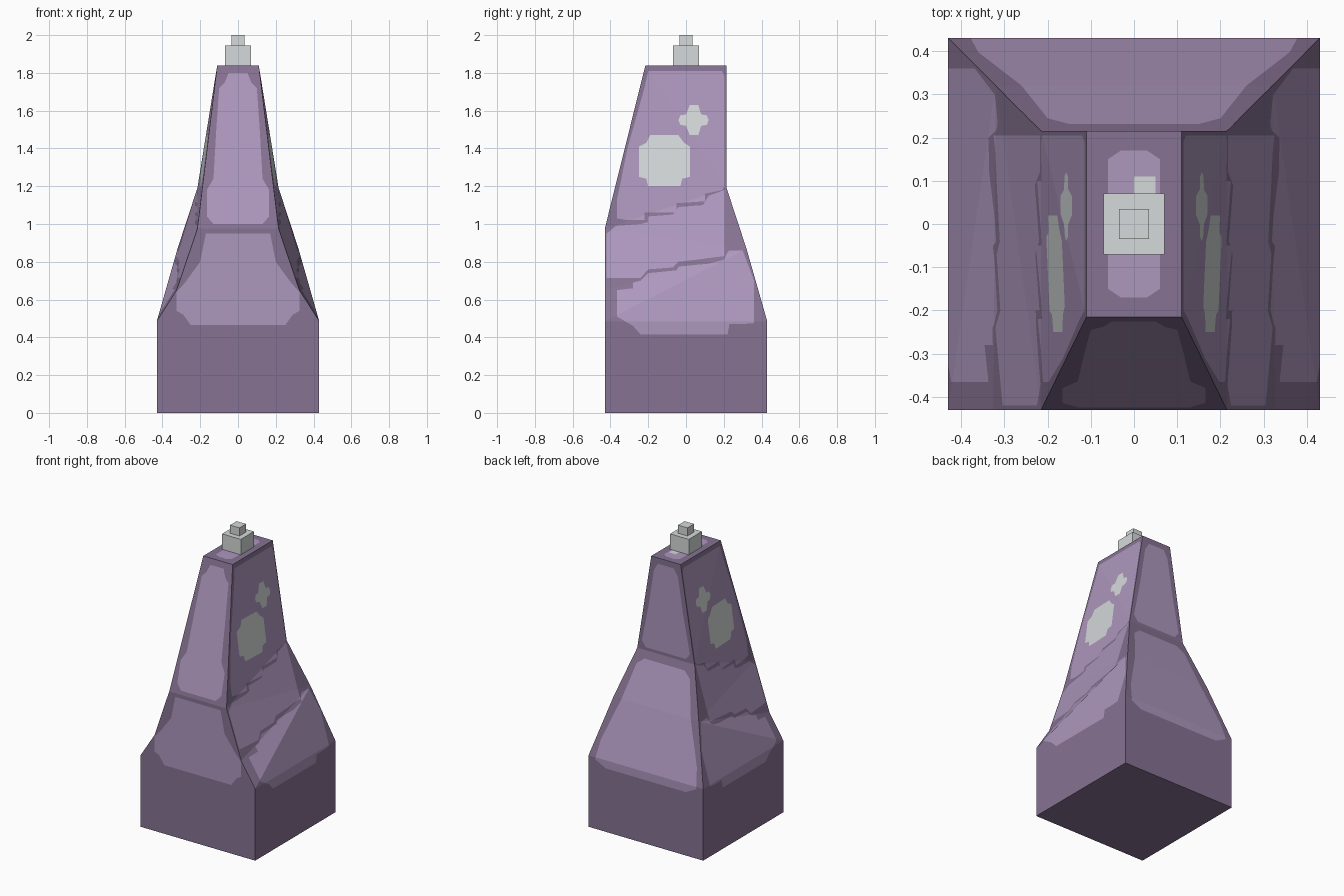
import bpy
import bmesh
from mathutils import Vector

cube = bpy.data.objects.get("Cube")
if cube:
    bpy.data.objects.remove(cube)


def material(name, rgb):
    mat = bpy.data.materials.new(name)
    mat.use_nodes = True
    mat.diffuse_color = (*rgb, 1)
    mat.node_tree.nodes["Principled BSDF"].inputs["Base Color"].default_value = (*rgb, 1)
    return mat


dark = material("dark purple", (0.24, 0.17, 0.29))
light = material("light purple", (0.42, 0.31, 0.51))
pale = material("pale grey", (0.67, 0.70, 0.70))
LIGHT, PALE = 1, 2

# Tower body: rings of (front half width, front y, front z, back half width, back y, back z)
rings = [
    (.43, -.43, 0, .43, .43, 0),
    (.43, -.43, .485, .43, .43, .485),
    (.325, -.43, .65, .32, .32, .87),
    (.215, -.43, .975, .215, .215, 1.19),
    (.11, -.215, 1.84, .11, .215, 1.84),
]
bm = bmesh.new()
loops = [[bm.verts.new(p) for p in ((-fx, fy, fz), (fx, fy, fz), (bx, by, bz), (-bx, by, bz))]
         for fx, fy, fz, bx, by, bz in rings]
for lower, upper in zip(loops, loops[1:]):
    for i in range(4):
        j = (i + 1) % 4
        bm.faces.new((lower[i], lower[j], upper[j], upper[i]))
bm.faces.new(loops[0][::-1])
bm.faces.new(loops[-1])
bmesh.ops.triangulate(bm, faces=bm.faces[:])
bm.normal_update()


def facing(axis, sign):
    """Faces whose normal points mainly along one signed axis."""
    return [f for f in bm.faces
            if f.normal[axis] * sign > .7]


def paint(axis, sign, corners, index):
    """Cut one convex outline into a side and colour the faces inside it."""
    u, v = [a for a in range(3) if a != axis]
    middle = sum((Vector(c) for c in corners), Vector((0, 0))) / len(corners)
    faces = facing(axis, sign)
    for a, b in zip(corners, corners[1:] + corners[:1]):
        edge = Vector(b) - Vector(a)
        if edge.length < 1e-4:
            continue
        inward = Vector((-edge.y, edge.x)).normalized()
        if inward.dot(middle - Vector(a)) < 0:
            inward.negate()
        co, no = Vector((0, 0, 0)), Vector((0, 0, 0))
        co[u], co[v], no[u], no[v] = *a, *inward
        geom = {e for f in faces for e in (*f.verts, *f.edges, f)}
        cut = bmesh.ops.bisect_plane(bm, geom=list(geom), dist=1e-5, plane_co=co, plane_no=no)
        faces = [f for f in cut["geom"] if isinstance(f, bmesh.types.BMFace)
                 and (f.calc_center_median() - co).dot(no) > 1e-6]
    for f in faces:
        f.material_index = index


def panel(axis, sign, spans, index=LIGHT, rows=False):
    """Paint a shape given as (position, low, high) spans, by columns or rows."""
    for (t, lo, hi), (t2, lo2, hi2) in zip(spans, spans[1:]):
        if t2 - t < 1e-4:
            continue
        corners = [(t, lo), (t2, lo2), (t2, hi2), (t, hi)]
        if rows:
            corners = [(y, x) for x, y in corners]
        paint(axis, sign, corners, index)


def symmetric(rows):
    return [(t, -w, w) for t, w in rows]


# Stepped panels and pale blossoms, the same on both sides
upper_side = [(-.365, 1.03, 1.13), (-.31, 1.02, 1.4), (-.22, 1.02, 1.72), (-.22, 1.06, 1.72),
              (-.2, 1.06, 1.81), (-.05, 1.06, 1.81), (-.05, 1.11, 1.81), (.1, 1.12, 1.81),
              (.1, 1.16, 1.81), (.19, 1.18, 1.81), (.205, 1.2, 1.78)]
middle_side = [(-.42, .715, .95), (-.37, .715, .99), (-.24, .715, 1.0), (-.2, .76, 1.01),
               (-.2, .76, 1.04), (-.07, .77, 1.05), (-.04, .8, 1.09), (.09, .815, 1.1),
               (.12, .82, 1.15), (.205, .83, 1.18)]
lower_side = [(-.365, .51, .65), (-.28, .46, .66), (-.28, .46, .69), (-.24, .415, .7),
              (-.2, .415, .74), (-.05, .415, .755), (-.04, .415, .775), (.12, .415, .79),
              (.2, .415, .81), (.22, .415, .85), (.23, .47, .86), (.3, .47, .86),
              (.36, .475, .7)]
big_blossom = [(1.2, -.2, -.03), (1.24, -.21, -.02), (1.25, -.25, .02), (1.41, -.25, .02),
               (1.43, -.21, -.01), (1.47, -.19, -.04)]
small_blossom = [(1.47, .02, .065), (1.52, 0, .08), (1.525, -.03, .11), (1.55, -.04, .12),
                 (1.575, -.03, .11), (1.58, 0, .08), (1.63, .02, .065)]
for side in (1, -1):
    for band in (upper_side, middle_side, lower_side):
        panel(0, side, band)
    for blossom in (big_blossom, small_blossom):
        panel(0, side, blossom, PALE, rows=True)

# Front panels
panel(1, -1, symmetric([(.465, .25), (.52, .29), (.54, .325), (.64, .325), (.69, .28),
                        (.8, .2), (.95, .17)]), rows=True)
panel(1, -1, symmetric([(1.0, .13), (1.04, .165), (1.18, .165), (1.24, .13), (1.5, .115),
                        (1.72, .1), (1.75, .07), (1.8, .05)]), rows=True)

# Back panels
panel(1, 1, symmetric([(.43, .3), (.47, .38), (.6, .36), (.87, .26), (1.1, .2),
                       (1.14, .15)]), rows=True)
panel(1, 1, symmetric([(1.21, .15), (1.25, .18), (1.5, .13), (1.75, .09),
                       (1.8, .06)]), rows=True)

# Panel and pale patch on the flat top
panel(2, 1, symmetric([(-.17, .03), (-.15, .06), (.15, .06), (.17, .03)]), rows=True)
panel(2, 1, [(0, .06, .11), (.05, .06, .11)], PALE)

mesh = bpy.data.meshes.new("tower_body")
bm.to_mesh(mesh)
bm.free()
for mat in (dark, light, pale):
    mesh.materials.append(mat)
bpy.context.collection.objects.link(bpy.data.objects.new("tower_body", mesh))


# Stacked blocks of the cap
def block(name, half, bottom, top):
    bpy.ops.mesh.primitive_cube_add(size=1, location=(0, 0, (bottom + top) / 2))
    obj = bpy.context.object
    obj.name = name
    obj.scale = (2 * half, 2 * half, top - bottom)
    obj.data.materials.append(pale)


block("cap_block", .07, 1.84, 1.945)
block("cap_tip", .035, 1.945, 2.0)
